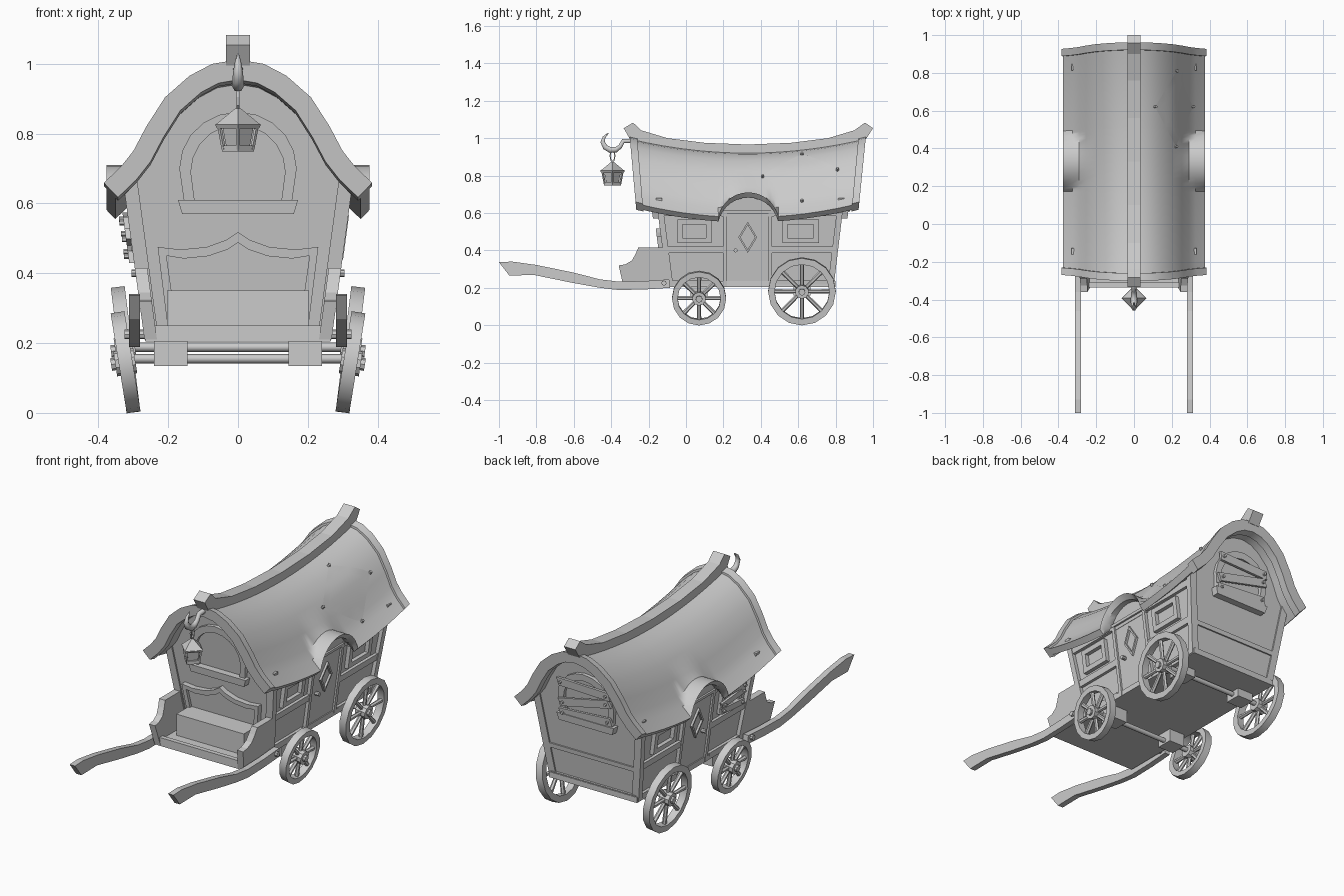
import bpy, bmesh, math
from mathutils import Vector, Matrix

if "Cube" in bpy.data.objects:
    bpy.data.objects.remove(bpy.data.objects["Cube"])


def make(name, verts, faces, smooth=0):
    me = bpy.data.meshes.new(name)
    me.from_pydata([tuple(v) for v in verts], [], faces)
    bm = bmesh.new()
    bm.from_mesh(me)
    bmesh.ops.recalc_face_normals(bm, faces=bm.faces)
    return finish(name, bm, smooth, me)


def finish(name, bm, smooth=0, me=None):
    me = me or bpy.data.meshes.new(name)
    bm.to_mesh(me)
    bm.free()
    if smooth:
        me.polygons.foreach_set("use_smooth", [True] * len(me.polygons))
        me.set_sharp_from_angle(angle=math.radians(smooth))
    ob = bpy.data.objects.new(name, me)
    bpy.context.collection.objects.link(ob)
    return ob


# Sloping wall planes: (u, v, depth outward) -> 3D point
def side_x(z): return .262 + .135 * (z - .21)
def front_y(z): return -.10 - .13 * (z - .21)
def rear_y(z): return .79 + .12 * (z - .21)
def side(s): return lambda y, z, d: (s * (side_x(z) + d), y, z)
def front(x, z, d): return (x, front_y(z) - d, z)
def rear(x, z, d): return (x, rear_y(z) + d, z)
def upright(y, z, x): return (x, y, z)


def slab(name, pts, d0, d1, fn):
    n = len(pts)
    v = [fn(a, b, d0) for a, b in pts] + [fn(a, b, d1) for a, b in pts]
    f = [tuple(range(n)), tuple(range(n, 2 * n))]
    f += [(i, (i + 1) % n, n + (i + 1) % n, n + i) for i in range(n)]
    return make(name, v, f)


def ring(name, outer, inner, d0, d1, fn):
    n = len(outer)
    v = [fn(a, b, d) for p, d in ((outer, d0), (outer, d1), (inner, d1), (inner, d0)) for a, b in p]
    f = [(k * n + i, k * n + (i + 1) % n, (k + 1) % 4 * n + (i + 1) % n, (k + 1) % 4 * n + i)
         for k in range(4) for i in range(n)]
    return make(name, v, f)


def rect(a0, a1, b0, b1): return [(a0, b0), (a1, b0), (a1, b1), (a0, b1)]
def mirrored(half): return half + [(-x, z) for x, z in reversed(half) if x]


def box(name, x0, x1, y0, y1, z0, z1):
    return slab(name, rect(y0, y1, z0, z1), x0, x1, upright)


def rod(bm, a, b, r, seg=8, r2=None):
    a, b = Vector(a), Vector(b)
    m = Matrix.Translation((a + b) / 2) @ (b - a).to_track_quat('Z', 'Y').to_matrix().to_4x4()
    bmesh.ops.create_cone(bm, cap_ends=True, segments=seg, radius1=r, radius2=r if r2 is None else r2,
                          depth=(b - a).length, matrix=m)


def board(name, c, length, w, ang, fn, d):
    ca, sa = math.cos(ang), math.sin(ang)
    at = lambda u, v: (c[0] + u * ca - v * sa, c[1] + u * sa + v * ca)
    h = length / 2
    slab(name, [at(-h, -w), at(h - .012, -w), at(h, w), at(-h + .01, w)], d, d + .014, fn)
    bm = bmesh.new()
    for k in (-1, 1):
        p = at(k * (h - .025), 0)
        rod(bm, fn(*p, d), fn(*p, d + .026), .008, 6)
    finish(name + "_nails", bm)


# Body core and gable walls
v = [(s * (side_x(z) - .014), e(z) + o, z) for z in (.21, .61) for s, e, o in
     ((-1, front_y, .012), (1, front_y, .012), (1, rear_y, -.012), (-1, rear_y, -.012))]
make("body", v, [(0, 1, 2, 3), (4, 5, 6, 7)] + [(i, (i + 1) % 4, 4 + (i + 1) % 4, 4 + i) for i in range(4)])
gable = mirrored([(.245, .21), (.305, .67), (.265, .71), (.227, .79), (.178, .865), (.115, .918), (.06, .94), (0, .945)])
slab("front_wall", gable, -.045, -.008, front)
slab("rear_wall", gable, -.045, -.008, rear)
box("floor", -.265, .265, -.335, .80, .205, .235)

# Side timber, windows, doors, corner posts
arch_y = lambda a: .33 - .14 * math.cos(a)
for s, nm in ((1, "right"), (-1, "left")):
    m = side(s)
    for e, k, en in ((front_y, 1, "front"), (rear_y, -1, "rear")):
        slab(f"{nm}_{en}_post", [(e(.21), .21), (e(.21) + k * .032, .21), (e(.68) + k * .032, .68), (e(.68), .68)],
             -.035, .006, m)
    for i, (y0, y1) in enumerate(((-.12, .2), (.455, .81))):
        slab(f"{nm}_mid_rail_{i}", rect(y0, y1, .385, .42), -.02, .002, m)
        slab(f"{nm}_top_rail_{i}", rect(y0, y1, .585, .62), -.02, .002, m)
        slab(f"{nm}_sill_{i}", rect(y0 + .02, y1 - .02, .205, .24), -.02, .002, m)
    for y in (.198, .44):
        slab(f"{nm}_door_jamb", rect(y, y + .02, .205, .61), -.02, .004, m)
    slab(f"{nm}_door", rect(.218, .44, .225, .6), -.02, -.006, m)
    slab(f"{nm}_door_arch", [(arch_y(a), .58 + .11 * math.sin(a)) for a in [math.pi * i / 10 for i in range(11)]],
         -.025, -.004, m)
    slab(f"{nm}_door_lintel", rect(.2, .46, .597, .612), -.02, .006, m)
    dia = lambda k: [(.33 - .05 * k, .47), (.33, .47 - .083 * k), (.33 + .05 * k, .47), (.33, .47 + .083 * k)]
    ring(f"{nm}_door_diamond", dia(1), dia(.78), -.01, .006, m)
    bm = bmesh.new()
    rod(bm, m(.265, .4, -.01), m(.265, .4, .018), .011)
    finish(f"{nm}_door_knob", bm)
    for y0, y1 in ((-.045, .135), (.515, .71)):
        ring(f"{nm}_window_frame", rect(y0, y1, .44, .565), rect(y0 + .027, y1 - .027, .467, .538), -.02, .008, m)

# Boards nailed over the left front window and the rear window
for i, (z, a) in enumerate(((.55, .06), (.505, -.1), (.455, .08))):
    board(f"left_window_board_{i}", (.045, z), .21, .017, a, side(-1), .006)
for i, (z, a) in enumerate(((.785, .03), (.705, -.22), (.625, -.07))):
    board(f"rear_board_{i}", (0, z), .32, .022, a, rear, .012)


# Arched windows front and rear
def arch(w, z0, zs, top):
    return mirrored([(w * .92, z0), (w, zs)] + [(w * math.cos(a), zs + (top - zs) * math.sin(a))
                    for a in [math.pi / 2 * i / 5 for i in range(1, 5)]] + [(0, top)])


for fn, nm in ((front, "front"), (rear, "rear")):
    ring(nm + "_window_arch", arch(.168, .605, .70, .862), arch(.135, .607, .69, .825), -.02, .012, fn)
    slab(nm + "_window_sill", [(-.16, .57), (.16, .57), (.172, .61), (-.172, .61)], -.02, .03, fn)
slab("rear_beam", rect(-.265, .265, .375, .40), -.02, 0, rear)
slab("rear_sill", rect(-.255, .255, .205, .24), -.02, .004, rear)

# Driver seat: ornate back, bench and curved arms
back = mirrored([(.2, .235), (.23, .475), (.165, .468), (.09, .475), (.035, .495), (0, .518)])
inner = mirrored([(.178, .26), (.205, .45), (.155, .442), (.085, .449), (.03, .468), (0, .488)])
ring("seat_back_frame", back, inner, -.02, .022, front)
slab("seat_back_panel", inner, -.02, .006, front)
slab("bench", [(-.24, .235), (-.08, .235), (-.1, .35), (-.24, .35)], -.203, .203, upright)
slab("footboard_lip", rect(-.335, -.31, .205, .25), -.25, .25, upright)
arm = [(-.335, .21), (-.36, .32), (-.325, .325), (-.29, .345), (-.27, .38), (-.255, .415), (-.12, .415), (-.08, .21)]
for s in (1, -1):
    slab("seat_arm", arm, -.03, .006, side(s))

# Roof: swayback shell with raised eyebrows over the side doors
half = [(0, .983), (.065, .972), (.122, .942), (.187, .885), (.238, .805), (.275, .735), (.312, .688), (.364, .638)]
prof = [(-x, z) for x, z in half[:0:-1]] + half


def offset(h):
    out = []
    for i, (x, z) in enumerate(prof):
        a, b = prof[max(i - 1, 0)], prof[min(i + 1, len(prof) - 1)]
        d = Vector((b[0] - a[0], b[1] - a[1])).normalized()
        out.append((x - d.y * h, z + d.x * h))
    return out


def roof_point(x, z, t, drop=None):
    y0, y1 = -.268 - .09 * (z - .64), .925 + .1 * (z - .64)
    y, z = y0 + (y1 - y0) * t, z - .075 * (1 - (2 * t - 1) ** 2)
    q = (y - .333) / .162
    if drop is not None and abs(q) < 1 and abs(x) > .2:
        z = max(z, .55 + .16 * math.sqrt(1 - q * q) - drop)
    return (x, y, z)


def roof(name, ts, h, brow=False):
    n, v, f = len(prof), [], []
    for t in ts:
        v += [roof_point(x, z, t, 0 if brow else None) for x, z in offset(h)]
        v += [roof_point(x, z, t, .028 if brow else None) for x, z in reversed(offset(-h))]
    m = 2 * n
    for k in range(len(ts) - 1):
        f += [(k * m + i, k * m + (i + 1) % m, (k + 1) * m + (i + 1) % m, (k + 1) * m + i) for i in range(m)]
    for b in (0, (len(ts) - 1) * m):
        f += [(b + i, b + i + 1, b + m - 2 - i, b + m - 1 - i) for i in range(n - 1)]
    return make(name, v, f, 40)


brow_t = [(.333 - .163 * math.cos(math.pi * k / 16) + .268) / 1.193 for k in range(17)]
roof("roof", [.01, .07, .14, .21, .28, .33] + brow_t + [.69, .76, .83, .9, .95, .99], .018, True)
roof("front_rim", [0, .032], .029)
roof("rear_rim", [.968, 1], .029)

# Ridge beam
top = [(-.283, 1.083), (-.24, 1.042), (-.1, 1.0), (.1, .975), (.33, .966), (.56, .975), (.76, 1.0), (.9, 1.042), (.957, 1.083)]
low = [(1.0, 1.053), (.962, .995)] + [(y, z - .055) for y, z in top[-3:1:-1]] + [(-.3, .995), (-.333, 1.053)]
slab("ridge_beam", top + low, -.034, .034, upright)

# Stitched roof patch with corner studs
outer = offset(.018)


def on_roof(x, y, up):
    for (x0, z0), (x1, z1) in zip(outer, outer[1:]):
        if x0 <= x <= x1:
            z = z0 + (z1 - z0) * (x - x0) / (x1 - x0)
            break
    p = roof_point(x, z, (y + .28) / 1.225)
    return Vector((x, y, p[2])) + Vector((.6, 0, .8)) * up


cor = [Vector(c) for c in ((.22, .41), (.31, .62), (.225, .81), (.11, .62))]
N = 6
grid = [cor[0].lerp(cor[1], i / N).lerp(cor[3].lerp(cor[2], i / N), j / N) for j in range(N + 1) for i in range(N + 1)]
make("roof_patch", [on_roof(p.x, p.y, .003) for p in grid],
     [(j * 7 + i, j * 7 + i + 1, j * 7 + i + 8, j * 7 + i + 7) for j in range(N) for i in range(N)], 40)
bm = bmesh.new()
for c in cor:
    rod(bm, on_roof(c.x, c.y, -.01), on_roof(c.x, c.y, .014), .008, 6)
finish("patch_studs", bm)

# Wheels, axles, axle blocks, shafts
for s in (1, -1):
    for nm, y, r, w, tilt in (("front", .07, .145, .03, .16), ("rear", .62, .181, .034, .125)):
        bm = bmesh.new()
        circ = lambda q: [(q * math.cos(2 * math.pi * i / 16), q * math.sin(2 * math.pi * i / 16)) for i in range(16)]
        rim = ring("tmp", circ(r), circ(r - w), -.02, .02, upright)
        bm.from_mesh(rim.data)
        bpy.data.objects.remove(rim)
        rod(bm, (-.028, 0, 0), (.03, 0, 0), .036, 10)
        rod(bm, (.02, 0, 0), (.042, 0, 0), .018, 8)
        for i in range(8):
            a = math.pi * i / 4
            u = Vector((0, math.cos(a), math.sin(a)))
            rod(bm, u * .025, u * (r - w + .006), .010, 6, .012)
        bm.transform(Matrix.Translation((.322, y, r)) @ Matrix.Rotation(tilt, 4, 'Y'))
        bm.transform(Matrix.Diagonal((s, 1, 1, 1)))
        bmesh.ops.recalc_face_normals(bm, faces=bm.faces)
        finish(nm + "_wheel", bm, 35)
        box(nm + "_axle_block", s * .145, s * .24, y - .045, y + .045, .135 if nm == "front" else .16, .21)
    stop = [(-1, .337), (-.93, .34), (-.8, .322), (-.6, .281), (-.46, .245), (-.36, .233), (-.22, .236), (-.09, .245)]
    slab("shaft", stop + [(-.085, .2)] + [(y, z - .045) for y, z in stop[-2:3:-1]] + [(-.615, .228), (-.81, .268), (-.945, .266)],
         s * .28, s * .312, upright)
    bm = bmesh.new()
    rod(bm, (s * .24, -.118, .225), (s * .325, -.118, .225), .014)
    finish("shaft_bolt", bm)
bm = bmesh.new()
rod(bm, (-.335, .07, .155), (.335, .07, .155), .013)
rod(bm, (-.335, .62, .188), (.335, .62, .188), .013)
finish("axles", bm, 50)

# Lantern hook: tapered crescent
cu = bpy.data.curves.new("lantern_hook", 'CURVE')
cu.dimensions, cu.bevel_depth, cu.bevel_resolution, cu.use_fill_caps = '3D', .015, 1, True
path = [(-.27, .985), (-.335, .985), (-.352, .955), (-.375, .938), (-.405, .937), (-.432, .952), (-.446, .98), (-.438, 1.005), (-.415, 1.027)]
sp = cu.splines.new('POLY')
sp.points.add(len(path) - 1)
for p, (y, z), rad in zip(sp.points, path, (1, .9, .9, 1.1, 1.2, 1.1, .9, .6, .2)):
    p.co, p.radius = (0, y, z, 1), rad
hook = bpy.data.objects.new("lantern_hook", cu)
bpy.context.collection.objects.link(hook)

# Lantern: link, pyramid cap, glass, corner bars, base
L = lambda z, x=0, y=0: (x, -.393 + y, z)
circle = lambda r, k: [(-.393 + r * math.cos(math.pi * i / 4), .905 + k * math.sin(math.pi * i / 4)) for i in range(8)]
ring("lantern_link", circle(.016, .035), circle(.009, .026), -.004, .004, upright)
bm = bmesh.new()
quad = lambda z0, z1, a, b: bmesh.ops.create_cone(bm, cap_ends=True, segments=4, radius1=a, radius2=b, depth=z1 - z0,
                                                  matrix=Matrix.Translation(L((z0 + z1) / 2)))
quad(.824, .872, .066, .008)
quad(.815, .826, .06, .066)
quad(.765, .816, .034, .044)
quad(.748, .766, .046, .046)
for i in range(4):
    x, y = math.cos(i * math.pi / 2), math.sin(i * math.pi / 2)
    rod(bm, L(.755, x * .041, y * .041), L(.82, x * .053, y * .053), .006, 4)
finish("lantern", bm)
